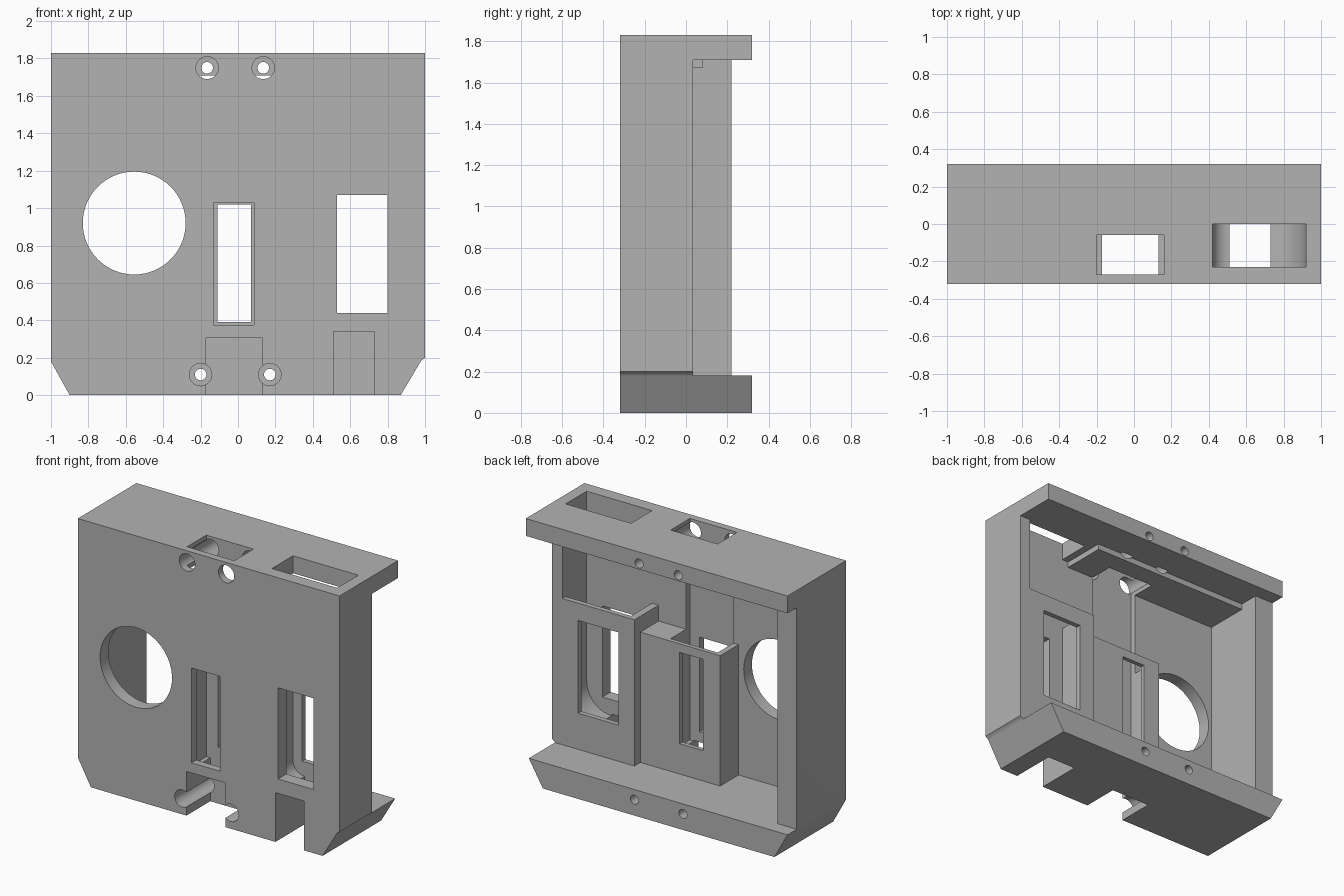
import bpy, bmesh, math

if "Cube" in bpy.data.objects:
    bpy.data.objects.remove(bpy.data.objects["Cube"], do_unlink=True)

GREY = (0.45, 0.45, 0.45, 1)
mat = bpy.data.materials.new("plain grey plastic")
mat.use_nodes = True
mat.diffuse_color = GREY
mat.node_tree.nodes["Principled BSDF"].inputs["Base Color"].default_value = GREY


def prism(name, profile, y0, y1):
    """Extrude an x-z outline from y0 to y1."""
    bm = bmesh.new()
    face = bm.faces.new([bm.verts.new((x, y0, z)) for x, z in profile])
    ext = bmesh.ops.extrude_face_region(bm, geom=[face])
    for v in ext["geom"]:
        if isinstance(v, bmesh.types.BMVert):
            v.co.y = y1
    bmesh.ops.recalc_face_normals(bm, faces=bm.faces)
    mesh = bpy.data.meshes.new(name)
    bm.to_mesh(mesh)
    bm.free()
    mesh.materials.append(mat)
    obj = bpy.data.objects.new(name, mesh)
    bpy.context.collection.objects.link(obj)
    return obj


def box(name, x0, x1, y0, y1, z0, z1):
    return prism(name, [(x0, z0), (x1, z0), (x1, z1), (x0, z1)], y0, y1)


def arc(cx, cz, r, start, end, steps):
    return [(cx + r * math.cos(math.radians(start + (end - start) * i / steps)),
             cz + r * math.sin(math.radians(start + (end - start) * i / steps)))
            for i in range(steps + 1)]


def disc(name, x, z, r, y0, y1, sides=32):
    return prism(name, arc(x, z, r, 0, 360, sides)[:-1], y0, y1)


def combine(target, other, operation):
    mod = target.modifiers.new(operation, 'BOOLEAN')
    mod.operation, mod.solver, mod.object = operation, 'EXACT', other
    bpy.context.view_layer.objects.active = target
    bpy.ops.object.modifier_apply(modifier=mod.name)
    bpy.data.objects.remove(other, do_unlink=True)


FRONT, BACK, TOP = -0.32, 0.32, 1.83
INNER = -0.23          # inside of the front plate
SLAB, CEILING = 0.18, 1.71

# Housing: front plate joined with slabs, walls and the two chutes
housing = box("housing", -1, 1, FRONT, INNER, 0, TOP)
solids = [
    box("top_slab", -1, 1, FRONT, BACK, CEILING, TOP),
    box("bottom_slab", -1, 1, FRONT, BACK, 0, SLAB),
    box("right_wall", -1, -0.855, FRONT, 0.22, 0.1, 1.75),
    box("left_wall", 0.92, 1, FRONT, 0.035, 0.1, 1.75),
    box("wide_chute", 0.37, 0.96, -0.28, 0.035, 0.1, 1.19),
    box("narrow_chute", -0.24, 0.4, -0.28, -0.03, 0.1, 1.08),
    box("ceiling_ledge", -0.9, 0.37, -0.28, 0.08, 1.67, 1.75),
]
for part in solids:
    combine(housing, part, 'UNION')

# Wide chute cavity with a rounded floor, open through the top slab
wide = arc(0.51, 0.42, 0.09, 180, 270, 8) + arc(0.73, 0.52, 0.19, 270, 360, 10)
wide += [(0.92, 2), (0.42, 2)]
cutters = [
    prism("wide_cavity", wide, INNER, 0),
    box("narrow_cavity", -0.2, 0.16, -0.27, -0.06, 0.3, 2),
    # Windows through the plate and the chutes
    box("wide_front_window", 0.53, 0.8, -0.4, -0.1, 0.44, 1.07),
    box("wide_back_window", 0.49, 0.8, -0.1, 0.1, 0.43, 1.07),
    box("narrow_front_window", -0.13, 0.085, -0.4, -0.2, 0.375, 1.03),
    box("narrow_back_window", -0.11, 0.07, -0.2, 0.05, 0.39, 1.02),
    # Exit slots, open at the front and the bottom
    box("wide_exit", 0.51, 0.73, -0.4, 0, -0.1, 0.34),
    box("narrow_exit", -0.17, 0.13, -0.4, -0.06, -0.1, 0.305),
    # Round opening
    disc("round_opening", -0.555, 0.92, 0.275, -0.4, -0.1, 64),
    # Chamfered bottom corners
    prism("right_chamfer", [(-0.9, 0), (-1, 0.18), (-1.2, 0.18), (-1.2, -0.1), (-0.9, -0.1)], -0.4, 0.4),
    prism("left_chamfer", [(0.87, 0), (0.98, 0.185), (1, 0.2), (1.2, 0.2), (1.2, -0.1), (0.87, -0.1)], -0.4, 0.4),
]
# Counterbored screw holes
for x, z in [(-0.165, 1.75), (0.135, 1.75), (-0.2, 0.11), (0.17, 0.11)]:
    cutters.append(disc("counterbore", x, z, 0.06, -0.4, 0.1))
    cutters.append(disc("screw_hole", x, z, 0.031, 0.05, 0.4, 24))
for cutter in cutters:
    combine(housing, cutter, 'DIFFERENCE')

# Smooth the round bores and keep the corners sharp
bpy.ops.object.select_all(action='DESELECT')
housing.select_set(True)
bpy.context.view_layer.objects.active = housing
bpy.ops.object.shade_smooth_by_angle(angle=math.radians(30))
